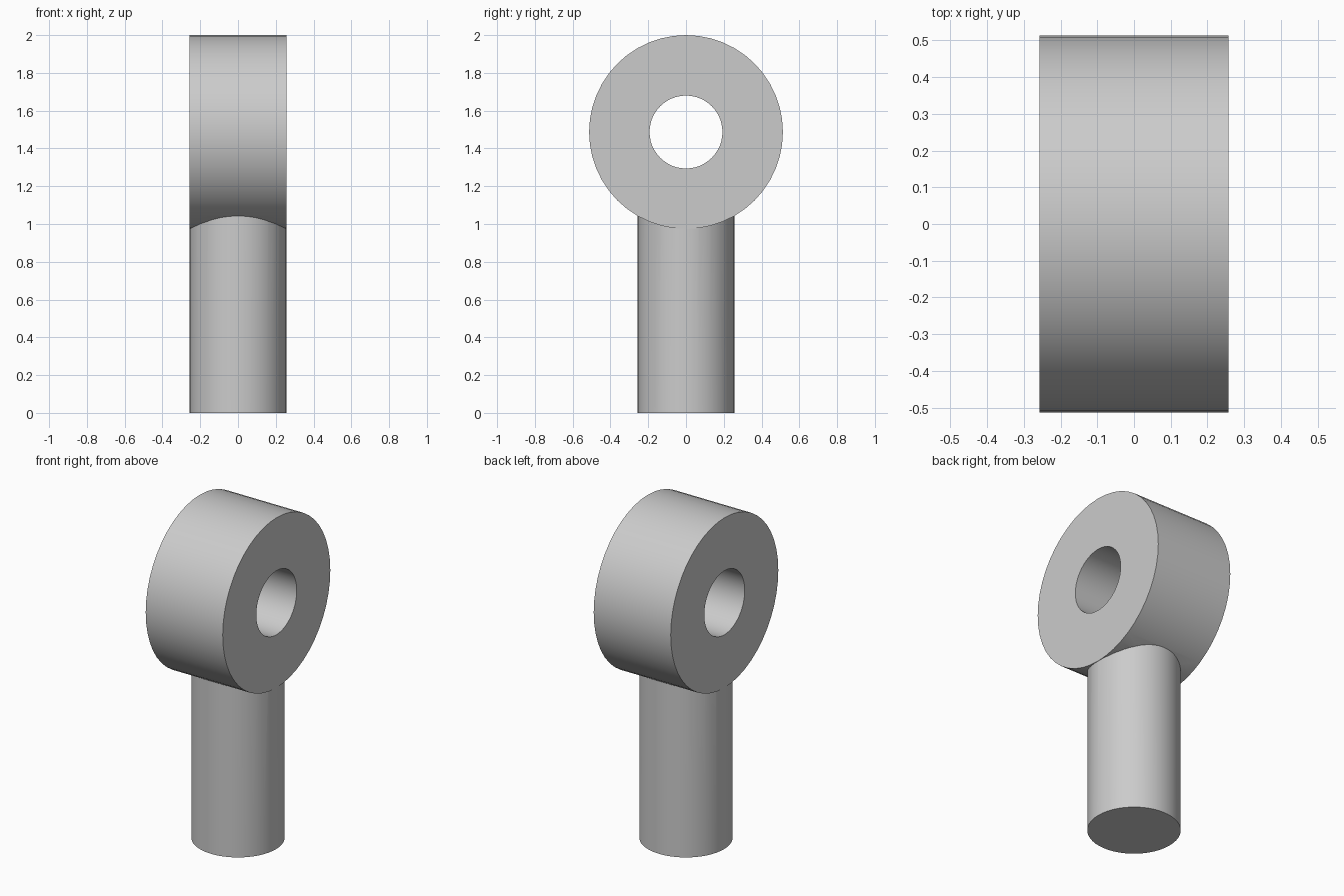
import bpy
import bmesh
import math
from mathutils import Matrix

cube = bpy.data.objects.get("Cube")
if cube:
    bpy.data.objects.remove(cube, do_unlink=True)

RING_R, HOLE_R, RING_Z, HALF_WIDTH = 0.513, 0.193, 1.487, 0.257
SHAFT_R, SHAFT_TOP = 0.2555, 1.15

# Plain grey
grey = bpy.data.materials.new("plain grey")
grey.use_nodes = True
colour = (0.6, 0.6, 0.6, 1)
grey.diffuse_color = colour
grey.node_tree.nodes["Principled BSDF"].inputs["Base Color"].default_value = colour


def make_object(name, bm):
    bmesh.ops.recalc_face_normals(bm, faces=bm.faces)
    mesh = bpy.data.meshes.new(name)
    bm.to_mesh(mesh)
    bm.free()
    mesh.materials.append(grey)
    obj = bpy.data.objects.new(name, mesh)
    bpy.context.collection.objects.link(obj)
    return obj


# Ring: a rectangle spun around the x axis
bm = bmesh.new()
corners = [(x, 0, RING_Z + r) for x, r in (
    (-HALF_WIDTH, HOLE_R), (HALF_WIDTH, HOLE_R),
    (HALF_WIDTH, RING_R), (-HALF_WIDTH, RING_R))]
verts = [bm.verts.new(c) for c in corners]
edges = [bm.edges.new((verts[i], verts[(i + 1) % 4])) for i in range(4)]
bmesh.ops.spin(bm, geom=verts + edges, cent=(0, 0, RING_Z), axis=(1, 0, 0),
               angle=math.tau, steps=48, use_merge=True)
bmesh.ops.remove_doubles(bm, verts=bm.verts, dist=0.0001)
eye_bolt = make_object("ring_and_shaft", bm)

# Shaft: upright cylinder ending inside the ring wall
bm = bmesh.new()
bmesh.ops.create_cone(bm, cap_ends=True, segments=48, radius1=SHAFT_R,
                      radius2=SHAFT_R, depth=SHAFT_TOP,
                      matrix=Matrix.Translation((0, 0, SHAFT_TOP / 2)))
shaft = make_object("shaft", bm)

# Fuse both into one solid
union = eye_bolt.modifiers.new("fuse shaft", "BOOLEAN")
union.operation = "UNION"
union.solver = "EXACT"
union.object = shaft
for obj in bpy.context.selected_objects:
    obj.select_set(False)
bpy.context.view_layer.objects.active = eye_bolt
eye_bolt.select_set(True)
bpy.ops.object.modifier_apply(modifier=union.name)
bpy.data.objects.remove(shaft, do_unlink=True)
bpy.ops.object.shade_smooth_by_angle(angle=math.radians(30))
